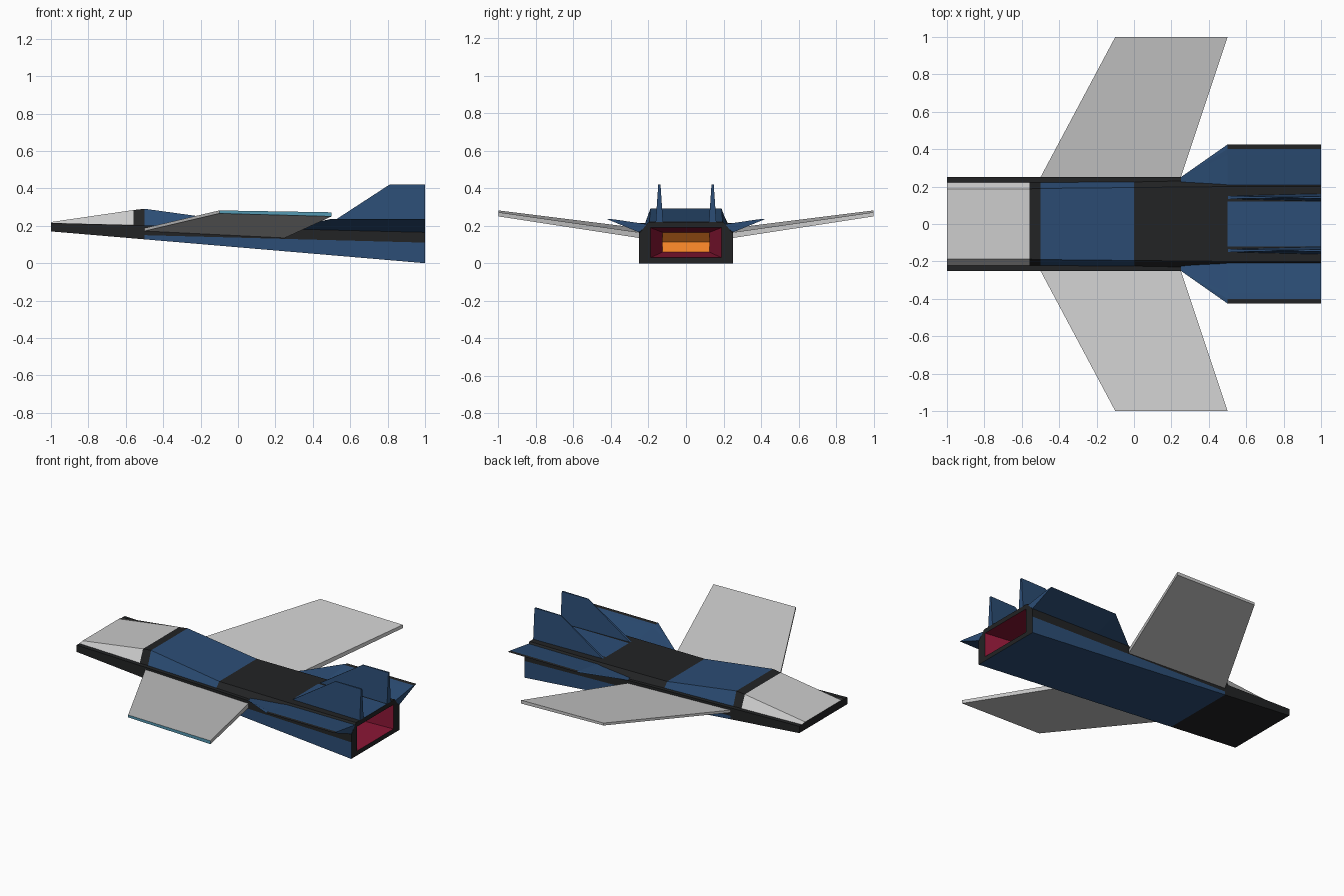
import bpy, bmesh

if "Cube" in bpy.data.objects:
    bpy.data.objects.remove(bpy.data.objects["Cube"])

# Shared palette: every object gets the same slots, so indices match in the boolean
PALETTE = [
    ("black", (0.016, 0.017, 0.018, 1)),
    ("blue", (0.025, 0.075, 0.18, 1)),
    ("light_grey", (0.75, 0.77, 0.77, 1)),
    ("red", (0.25, 0.008, 0.035, 1)),
    ("orange", (0.9, 0.23, 0.02, 1)),
    ("teal", (0.09, 0.32, 0.45, 1)),
]
K, B, W, R, O, T = range(6)
MATS = []
for mat_name, col in PALETTE:
    m = bpy.data.materials.new(mat_name)
    m.diffuse_color = col
    m.use_nodes = True
    m.node_tree.nodes["Principled BSDF"].inputs["Base Color"].default_value = m.diffuse_color
    MATS.append(m)


def loft(name, sections, colour, caps=(K, K)):
    """Skin matching closed sections; colour(segment, edge) gives the slot."""
    bm = bmesh.new()
    rings = [[bm.verts.new(p) for p in s] for s in sections]
    n = len(rings[0])
    for i in range(len(rings) - 1):
        for j in range(n):
            k = (j + 1) % n
            f = bm.faces.new((rings[i][j], rings[i][k], rings[i + 1][k], rings[i + 1][j]))
            f.material_index = colour(i, j)
    for ring, c in ((rings[0], caps[0]), (rings[-1], caps[1])):
        bm.faces.new(ring).material_index = c
    bmesh.ops.remove_doubles(bm, verts=bm.verts, dist=1e-4)
    bmesh.ops.recalc_face_normals(bm, faces=bm.faces)
    me = bpy.data.meshes.new(name)
    bm.to_mesh(me)
    bm.free()
    for m in MATS:
        me.materials.append(m)
    ob = bpy.data.objects.new(name, me)
    bpy.context.collection.objects.link(ob)
    return ob


def lerp(a, b, x):
    return a + (b - a) * (x + 1) / 2


# Fuselage: x, ledge inner y, roof y, roof z
stations = [
    (-1.0, 0.222, 0.188, 0.220),
    (-0.56, 0.222, 0.188, 0.284),
    (-0.5, 0.222, 0.190, 0.291),
    (0.0, 0.225, 0.195, 0.222),
    (0.5, 0.235, 0.200, 0.220),
    (1.0, 0.245, 0.200, 0.220),
]


def body_section(x, ys, yt, zt):
    zb, zs = lerp(0.17, 0.0, x), lerp(0.215, 0.165, x)
    zm = lerp(0.175, 0.11, x) if x < -0.5 else lerp(0.163, 0.11, x)
    half = [(0.25, zb), (0.25, zm), (0.25, zs), (ys, zs), (yt, zt), (0.12, zt)]
    return [(x, -0.25, zb)] + [(x, y, z) for y, z in half] + \
           [(x, -y, z) for y, z in half[:0:-1]]


def body_colour(seg, edge):
    e = min(edge, 12 - edge)
    if e <= 1:
        return K if seg < 2 else B
    if e <= 3:
        return K
    if e <= 5:
        return (W, K, B, K, K)[seg]
    return (W, K, B, K, B)[seg]


fuselage = loft("fuselage", [body_section(*s) for s in stations], body_colour)


# Engine nozzle recess: tapered red walls, orange V-shaped back wall
def nozzle_section(x, xm, hw, z0, z1):
    zm = (z0 + z1) / 2
    return [(x, -hw, z0), (x, hw, z0), (xm, hw, zm), (x, hw, z1), (x, -hw, z1), (xm, -hw, zm)]


bm = bmesh.new()
rings = [[bm.verts.new(p) for p in nozzle_section(*a)] for a in (
    (1.05, 1.05, 0.206, 0.022, 0.196),
    (0.8, 0.8, 0.125, 0.06, 0.165))]
mids = [bm.verts.new((0.75, y, 0.1125)) for y in (0.125, -0.125)]
a, b = rings
for j in range(6):
    k = (j + 1) % 6
    bm.faces.new((a[j], a[k], b[k], b[j])).material_index = R
bm.faces.new(a).material_index = R
bm.faces.new((b[0], b[1], mids[0], mids[1])).material_index = O
bm.faces.new((mids[1], mids[0], b[3], b[4])).material_index = O
bm.faces.new((b[1], b[2], b[3], mids[0])).material_index = R
bm.faces.new((b[4], b[5], b[0], mids[1])).material_index = R
bmesh.ops.recalc_face_normals(bm, faces=bm.faces)
me = bpy.data.meshes.new("nozzle_cutter")
bm.to_mesh(me)
bm.free()
for m in MATS:
    me.materials.append(m)
cutter = bpy.data.objects.new("nozzle_cutter", me)
bpy.context.collection.objects.link(cutter)
cutter.hide_render = True
cutter.display_type = 'WIRE'
mod = fuselage.modifiers.new("nozzle", 'BOOLEAN')
mod.operation = 'DIFFERENCE'
mod.solver = 'EXACT'
mod.object = cutter

for side, label in ((1, "left"), (-1, "right")):
    # Swept main wing
    root = [(-0.5, 0.172), (0.25, 0.135), (0.25, 0.165), (-0.5, 0.188)]
    tip = [(-0.1, 0.266), (0.5, 0.250), (0.5, 0.272), (-0.1, 0.282)]
    loft(label + "_wing",
         [[(x, side * 0.25, z) for x, z in root], [(x, side * 1.0, z) for x, z in tip]],
         lambda s, e: W, (W, W if side > 0 else T))

    # Flared tail plane with black outer strip
    def tail(x, pts):
        return [(x, side * y, z) for y, z in pts]
    loft(label + "_tail_plane", [
        tail(0.25, [(0.25, 0.184)] * 2 + [(0.25, 0.186)] * 2 + [(0.225, 0.19)]),
        tail(0.5, [(0.25, 0.177), (0.425, 0.237), (0.40, 0.236), (0.37, 0.232), (0.205, 0.208)]),
        tail(1.0, [(0.25, 0.165), (0.425, 0.237), (0.40, 0.236), (0.37, 0.232), (0.205, 0.208)]),
    ], lambda s, e: K if (s == 1 and e == 1) else B, (B, B))

    # Upright tail fin, thinning toward the top
    def fin(z, x0, t):
        return [(x0, side * 0.142 - t * 0.4, z), (1.0, side * 0.142 - t, z),
                (1.0, side * 0.142 + t, z), (x0, side * 0.142 + t * 0.4, z)]
    loft(label + "_tail_fin", [fin(0.215, 0.495, 0.020), fin(0.42, 0.81, 0.006)],
         lambda s, e: B, (K, B))
